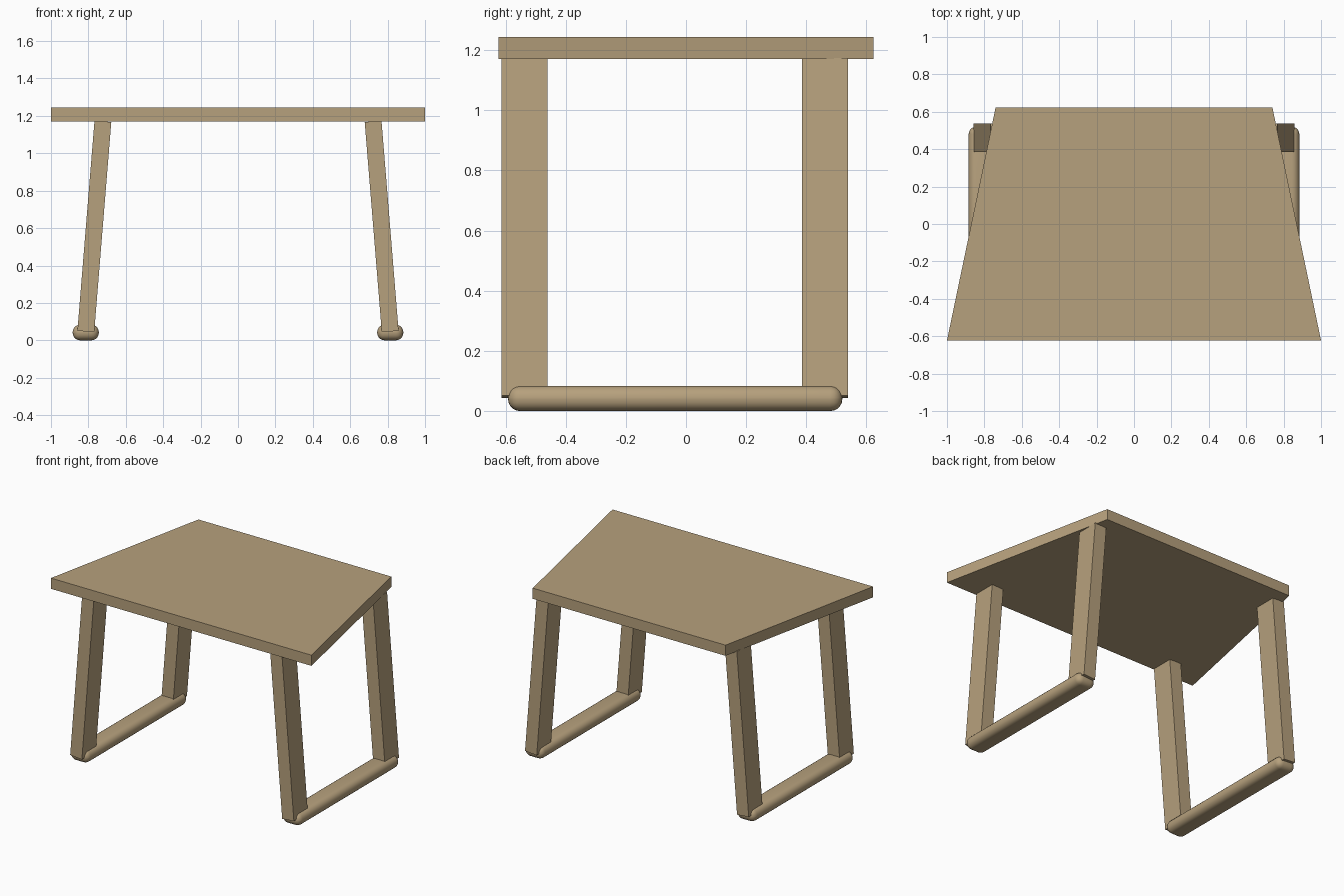
import bpy, bmesh, math
from mathutils import Matrix

cube = bpy.data.objects.get("Cube")
if cube:
    bpy.data.objects.remove(cube, do_unlink=True)

wood = bpy.data.materials.new("light_wood")
wood.use_nodes = True
color = (0.47, 0.355, 0.205, 1)
wood.diffuse_color = color
wood.node_tree.nodes["Principled BSDF"].inputs["Base Color"].default_value = color


def box(name, center, size, tilt=0.0):
    """Box of the given size, leaned about the y axis."""
    bm = bmesh.new()
    bmesh.ops.create_cube(bm, size=1, matrix=Matrix.Diagonal((*size, 1)))
    mesh = bpy.data.meshes.new(name)
    bm.to_mesh(mesh)
    bm.free()
    mesh.materials.append(wood)
    obj = bpy.data.objects.new(name, mesh)
    obj.location = center
    obj.rotation_euler.y = tilt
    bpy.context.collection.objects.link(obj)
    return obj


# Trapezoid tabletop, narrower at the back
top = box("tabletop", (0, 0, 1.207), (2, 1.246, 0.074))
for v in top.data.vertices:
    if v.co.y > 0:
        v.co.x *= 0.74

# Leaning legs and rounded floor runners
tilt = math.radians(4.65)
for side, s in (("left", 1), ("right", -1)):
    for end, y in (("front", -0.537), ("back", 0.462)):
        box(f"{end}_{side}_leg", (s * 0.768, y, 0.609), (0.09, 0.153, 1.127), -s * tilt)

    runner = box(f"{side}_runner", (s * 0.814, -0.036, 0.046), (0.14, 1.112, 0.084))
    bevel = runner.modifiers.new("rounded_edges", "BEVEL")
    bevel.width = 0.04
    bevel.segments = 5
    bpy.ops.object.select_all(action="DESELECT")
    runner.select_set(True)
    bpy.context.view_layer.objects.active = runner
    bpy.ops.object.modifier_apply(modifier=bevel.name)
    # Rest the runner on the floor
    runner.location.z = 0.042
    bpy.ops.object.shade_smooth_by_angle(angle=math.radians(30))
